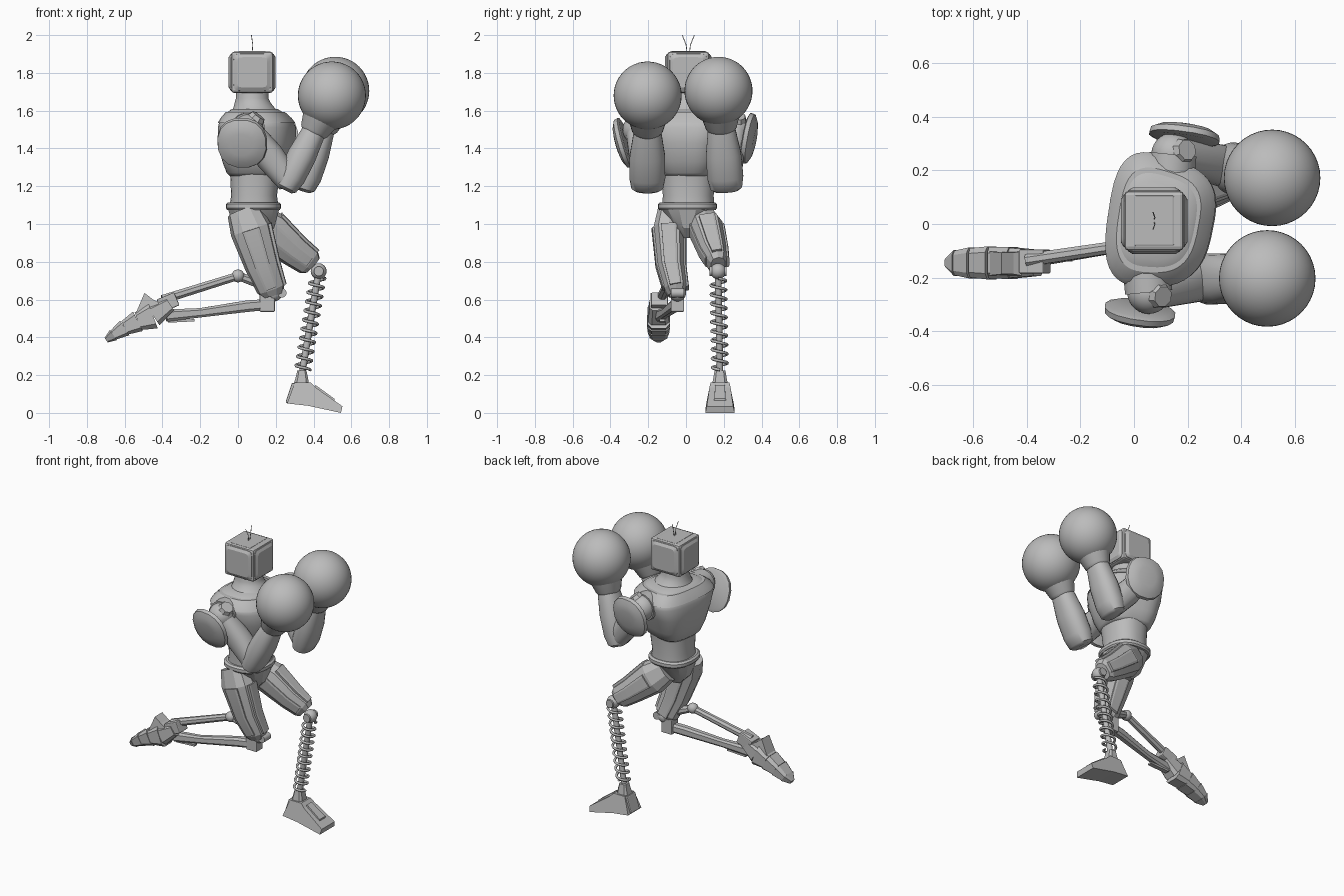
import bpy, bmesh, math
from mathutils import Vector, Matrix

old = bpy.data.objects.get("Cube")
if old:
    bpy.data.objects.remove(old, do_unlink=True)

grey = bpy.data.materials.new("plain grey")
grey.use_nodes = True
tone = (0.5, 0.5, 0.5, 1)
grey.diffuse_color = tone
grey.node_tree.nodes["Principled BSDF"].inputs["Base Color"].default_value = tone


def finish(name, bm, smooth=None, bevel=0):
    bmesh.ops.recalc_face_normals(bm, faces=bm.faces)
    mesh = bpy.data.meshes.new(name)
    bm.to_mesh(mesh)
    bm.free()
    mesh.materials.append(grey)
    ob = bpy.data.objects.new(name, mesh)
    bpy.context.collection.objects.link(ob)
    if bevel:
        mod = ob.modifiers.new("soft edges", 'BEVEL')
        mod.width, mod.segments = bevel, 2
    if smooth:
        bpy.ops.object.select_all(action='DESELECT')
        ob.select_set(True)
        bpy.context.view_layer.objects.active = ob
        bpy.ops.object.shade_smooth_by_angle(angle=math.radians(smooth))
    return ob


def loft(name, stations, sides=24, power=2, side=(0, 1, 0), smooth=40, level=False, yaw=0):
    """Skin over rounded sections; each station is x, y, z, half width, half depth."""
    bm = bmesh.new()
    pts = [Vector(s[:3]) for s in stations]
    rings = []
    for i, s in enumerate(stations):
        t = pts[min(i + 1, len(pts) - 1)] - pts[max(i - 1, 0)]
        t = Vector((0, 0, 1)) if level else t.normalized()
        v = Vector(side)
        v = Matrix.Rotation(yaw, 3, 'Z') @ (v - t * v.dot(t)).normalized()
        u = v.cross(t)
        ring = []
        for k in range(sides):
            a = math.tau * (k + 0.5) / sides
            c, d = math.cos(a), math.sin(a)
            c = math.copysign(abs(c) ** (2 / power), c)
            d = math.copysign(abs(d) ** (2 / power), d)
            ring.append(bm.verts.new(pts[i] + v * c * s[3] + u * d * s[4]))
        rings.append(ring)
    for lo, hi in zip(rings, rings[1:]):
        for k in range(sides):
            j = (k + 1) % sides
            bm.faces.new((lo[k], lo[j], hi[j], hi[k]))
    bm.faces.new(rings[0])
    bm.faces.new(rings[-1])
    return finish(name, bm, smooth)


def rod(name, a, b, r0, r1=None, sides=16, smooth=40):
    r1 = r1 or r0
    side = (1, 0, 0) if abs(b[1] - a[1]) > abs(b[0] - a[0]) else (0, 1, 0)
    return loft(name, [(*a, r0, r0), (*b, r1, r1)], sides, side=side, smooth=smooth)


def ball(name, c, r):
    bm = bmesh.new()
    bmesh.ops.create_uvsphere(bm, u_segments=40, v_segments=24, radius=r,
                              matrix=Matrix.Translation(c))
    return finish(name, bm, 60)


def block(name, c, size, tilt=0, bevel=0.006):
    bm = bmesh.new()
    m = Matrix.Translation(c) @ Matrix.Rotation(tilt, 4, 'Y') @ Matrix.Diagonal((*size, 1))
    bmesh.ops.create_cube(bm, size=1, matrix=m)
    return finish(name, bm, bevel=bevel)


def wedge(name, y, outline):
    """Side outline of x, z, half width, mirrored to both sides of y."""
    bm = bmesh.new()
    a = [bm.verts.new((x, y - w, z)) for x, z, w in outline]
    b = [bm.verts.new((x, y + w, z)) for x, z, w in outline]
    bm.faces.new(a)
    bm.faces.new(b)
    for i in range(len(a)):
        j = (i + 1) % len(a)
        bm.faces.new((a[i], a[j], b[j], b[i]))
    return finish(name, bm)


def wire(name, points, r):
    cu = bpy.data.curves.new(name, 'CURVE')
    cu.dimensions, cu.bevel_depth, cu.bevel_resolution = '3D', r, 1
    sp = cu.splines.new('POLY')
    sp.points.add(len(points) - 1)
    for p, q in zip(sp.points, points):
        p.co = (*q, 1)
    cu.materials.append(grey)
    ob = bpy.data.objects.new(name, cu)
    bpy.context.collection.objects.link(ob)
    return ob


# Head: box with sloped panels and roof ridge
hx, hy, hz = 0.075, 0.012, 1.803
block("head", (hx, hy, hz), (0.222, 0.222, 0.218), bevel=0.015)
for i, (dx, dy) in enumerate([(1, 0), (-1, 0), (0, 1), (0, -1)]):
    out = Vector((dx, dy, 0))
    c = Vector((hx, hy, hz))
    st = [(*(c + out * d), w, w) for d, w in ((0.1, 0.1), (0.113, 0.098), (0.124, 0.08))]
    loft("head_panel_%d" % (i + 1), st, 24, 9, side=(0, 0, 1), smooth=12)
block("head_roof", (hx, hy, 1.905), (0.15, 0.19, 0.02))
for s in (-1, 1):
    wire("antenna", [(hx, hy + s * 0.005, 1.9), (hx + 0.003, hy + s * 0.012, 1.95),
                     (hx - 0.004, hy + s * 0.032, 2.0)], 0.002)

# Torso, neck and collar; the chest is broader across the back
turn = -0.17
loft("neck", [(0.09, 0.01, 1.58, 0.15, 0.135), (0.085, 0.01, 1.615, 0.115, 0.11),
              (0.078, 0.01, 1.64, 0.097, 0.097), (0.075, 0.01, 1.665, 0.087, 0.087),
              (0.075, 0.01, 1.72, 0.085, 0.085)], level=True)
chest = loft("chest", [(0.09, 0.012, 1.255, 0.13, 0.13), (0.09, 0.012, 1.27, 0.15, 0.145),
                       (0.095, 0.012, 1.33, 0.178, 0.172), (0.1, 0.012, 1.43, 0.21, 0.198),
                       (0.1, 0.012, 1.51, 0.24, 0.198), (0.097, 0.012, 1.545, 0.235, 0.186),
                       (0.093, 0.012, 1.58, 0.195, 0.155), (0.088, 0.012, 1.61, 0.14, 0.115)],
             40, 3, level=True, yaw=turn, smooth=50)
collar = loft("collar", [(0.098, 0.012, 1.535, 0.243, 0.196), (0.096, 0.012, 1.56, 0.23, 0.18),
                         (0.092, 0.012, 1.592, 0.19, 0.15), (0.09, 0.012, 1.594, 0.16, 0.13)],
              40, 3, level=True, yaw=turn, smooth=30)
for part in (chest, collar):
    for v in part.data.vertices:
        v.co.y = 0.012 + (v.co.y - 0.012) * (1 - 0.7 * (v.co.x - 0.1))
loft("belly", [(0.085, 0.012, 1.08, 0.14, 0.132), (0.085, 0.012, 1.15, 0.135, 0.122),
               (0.09, 0.012, 1.28, 0.145, 0.133)], 32, 2.3, level=True)
loft("belt", [(0.082, 0.008, 1.075, 0.15, 0.14), (0.082, 0.008, 1.085, 0.158, 0.147),
              (0.082, 0.008, 1.105, 0.158, 0.147), (0.082, 0.008, 1.115, 0.145, 0.135)],
     32, 2.4, level=True, smooth=30)
loft("pelvis", [(0.085, 0.008, 0.925, 0.03, 0.055), (0.085, 0.008, 0.98, 0.075, 0.11),
                (0.083, 0.008, 1.08, 0.14, 0.14)], 12, 2.4, level=True, smooth=25)

# Arms: shoulder, upper arm, forearm, wrist, boxing glove and tilted shoulder shell
arms = {
    "right": (-1, (0.055, -0.255, 1.5), (0.27, -0.205, 1.225), (0.497, -0.203, 1.68),
              (0.02, 1.425), 0.28),
    "left": (1, (0.145, 0.26, 1.5), (0.36, 0.21, 1.225), (0.515, 0.172, 1.705),
             (0.19, 1.45), 0.18),
}
for label, (s, sh, el, gl, pad, lean) in arms.items():
    S, E, G = Vector(sh), Vector(el), Vector(gl)
    ball(label + "_shoulder", S, 0.08)
    rod(label + "_shoulder_socket", S - Vector((0.01, s * 0.1, 0)), S, 0.09)
    front = Vector((0.04, s * 0.012, 0.055))
    rod(label + "_shoulder_cap", S + front, S + front * 1.35, 0.05, 0.04, 8, 20)
    mid = S.lerp(E, 0.5)
    loft(label + "_upper_arm", [(*S, 0.065, 0.065), (*mid, 0.072, 0.08),
                                (*E, 0.08, 0.065)], 24, 2.3)
    def along(f): return E.lerp(G, f)
    loft(label + "_forearm", [(*along(-0.1), 0.065, 0.04), (*along(-0.07), 0.085, 0.06),
                              (*along(0.05), 0.096, 0.075), (*along(0.3), 0.094, 0.077),
                              (*along(0.55), 0.075, 0.065), (*along(0.62), 0.066, 0.06)], 24, 2.3)
    loft(label + "_wrist", [(*along(0.56), 0.07, 0.066), (*along(0.59), 0.082, 0.078),
                            (*along(0.7), 0.098, 0.095), (*along(0.8), 0.13, 0.13)])
    ball(label + "_glove", G, 0.18)
    px, pz = pad
    shell = [(0.312, 0.115, 0.12), (0.32, 0.134, 0.138), (0.342, 0.13, 0.132),
             (0.358, 0.1, 0.1), (0.366, 0.06, 0.06)]
    plate = loft(label + "_shoulder_shell", [(px, s * y, pz, w, h) for y, w, h in shell],
                 16, 2.3, side=(1, 0, 0), smooth=30)
    pivot = Matrix.Translation((px, s * 0.34, pz))
    lean_out = Matrix.Rotation(-0.14, 4, 'Z') @ Matrix.Rotation(-s * lean, 4, 'X')
    plate.data.transform(pivot @ lean_out @ pivot.inverted())

# Thighs: faceted shells with raised panels
thighs = {
    "right": [(0.03, -0.075, 1.07, 0.075, 0.09), (0.068, -0.09, 0.97, 0.085, 0.11),
              (0.128, -0.08, 0.78, 0.074, 0.092), (0.175, -0.055, 0.66, 0.062, 0.078),
              (0.185, -0.05, 0.625, 0.045, 0.055)],
    "left": [(0.09, 0.08, 1.03, 0.075, 0.085), (0.165, 0.11, 0.968, 0.088, 0.108),
             (0.3, 0.145, 0.855, 0.072, 0.086), (0.375, 0.165, 0.8, 0.055, 0.076),
             (0.395, 0.17, 0.782, 0.04, 0.055)],
}
for label, st in thighs.items():
    loft(label + "_thigh", st, 10, 2.5, smooth=15)
    for s in (-1, 1):
        strip = [(x, y + s * w * 0.92, z, 0.014, d * 0.45) for x, y, z, w, d in st[1:4]]
        loft(label + "_thigh_side_panel", strip, 8, 5, smooth=15)
    A, B = Vector(st[1][:3]), Vector(st[3][:3])
    fwd = Vector((0, 1, 0)).cross(B - A).normalized()
    fwd *= 1 if fwd.x > 0 else -1
    strip = [(*(Vector(q[:3]) + fwd * q[4] * 0.95), q[3] * 0.5, 0.012) for q in st[1:4]]
    loft(label + "_thigh_front_panel", strip, 8, 5, smooth=15)

# Left lower leg: coil spring on a thin core, with a wedge foot
top, low = Vector((0.427, 0.17, 0.75)), Vector((0.338, 0.18, 0.2))
ball("left_knee", top, 0.042)
rod("left_knee_pin", top - Vector((0, 0.045, 0)), top + Vector((0, 0.045, 0)), 0.026)
rod("left_shin_core", top, low, 0.018)
coil, turns, steps = [], 10, 20
for i in range(turns * steps + 1):
    a = math.tau * i / steps
    p = top.lerp(low, 0.07 + 0.88 * i / (turns * steps))
    coil.append(p + Vector((math.cos(a), math.sin(a), 0)) * 0.04)
wire("left_shin_spring", coil, 0.008)
loft("left_ankle", [(0.335, 0.18, 0.14, 0.045, 0.045), (0.338, 0.18, 0.195, 0.035, 0.032),
                    (0.338, 0.18, 0.225, 0.03, 0.025)], 8, 4, level=True, smooth=20)
wedge("left_foot", 0.18, [(0.26, 0.05, 0.072), (0.37, 0.038, 0.075), (0.545, 0.0, 0.078),
                          (0.553, 0.035, 0.07), (0.41, 0.135, 0.056), (0.385, 0.16, 0.05),
                          (0.3, 0.16, 0.05)])
wedge("left_instep", 0.18, [(0.39, 0.1, 0.03), (0.51, 0.04, 0.034), (0.51, 0.075, 0.03),
                            (0.41, 0.148, 0.025)])
block("left_heel_plate", (0.278, 0.18, 0.105), (0.02, 0.09, 0.11), 0.32)

# Right lower leg: knee hinge, two struts meeting at the ankle
block("right_knee_block", (0.155, -0.045, 0.585), (0.08, 0.07, 0.1))
ball("right_knee", (0.19, -0.045, 0.635), 0.045)
rod("right_knee_pin", (0.232, -0.08, 0.635), (0.232, -0.01, 0.635), 0.025)
loft("right_shin", [(0.17, -0.045, 0.575, 0.03, 0.03), (0.05, -0.062, 0.565, 0.028, 0.032),
                    (-0.2, -0.11, 0.53, 0.022, 0.026), (-0.38, -0.135, 0.515, 0.028, 0.034)],
     8, 3, smooth=20)
ball("right_calf_joint", (0.0, -0.075, 0.725), 0.034)
rod("right_calf_strut", (0.0, -0.075, 0.725), (-0.4, -0.135, 0.6), 0.023, 0.026, 8, 20)
rod("right_calf_link", (0.0, -0.075, 0.725), (0.13, -0.05, 0.68), 0.023, 0.03, 8, 20)
block("right_shin_blade", (-0.3, -0.125, 0.487), (0.14, 0.03, 0.012), -0.05, 0)

# Right foot: overlapping plates trailing to the toe
block("right_ankle", (-0.37, -0.14, 0.585), (0.1, 0.09, 0.075), -0.4)
plates = [(-0.36, 0.575, 0.05, 0.04), (-0.45, 0.515, 0.062, 0.075), (-0.53, 0.485, 0.064, 0.06),
          (-0.6, 0.45, 0.06, 0.048), (-0.66, 0.412, 0.05, 0.034), (-0.698, 0.385, 0.018, 0.018)]
for i, ((x, z, w, h), (x2, z2, w2, h2)) in enumerate(zip(plates, plates[1:])):
    loft("right_foot_plate_%d" % (i + 1), [(x, -0.145, z, w, h), (x2, -0.145, z2, w2 * 0.95, h2 * 0.85)],
         8, 4, smooth=15)
wedge("right_heel_fin", -0.147, [(-0.495, 0.635, 0.04), (-0.54, 0.53, 0.045), (-0.42, 0.53, 0.05),
                                 (-0.42, 0.585, 0.045), (-0.45, 0.6, 0.04)])
